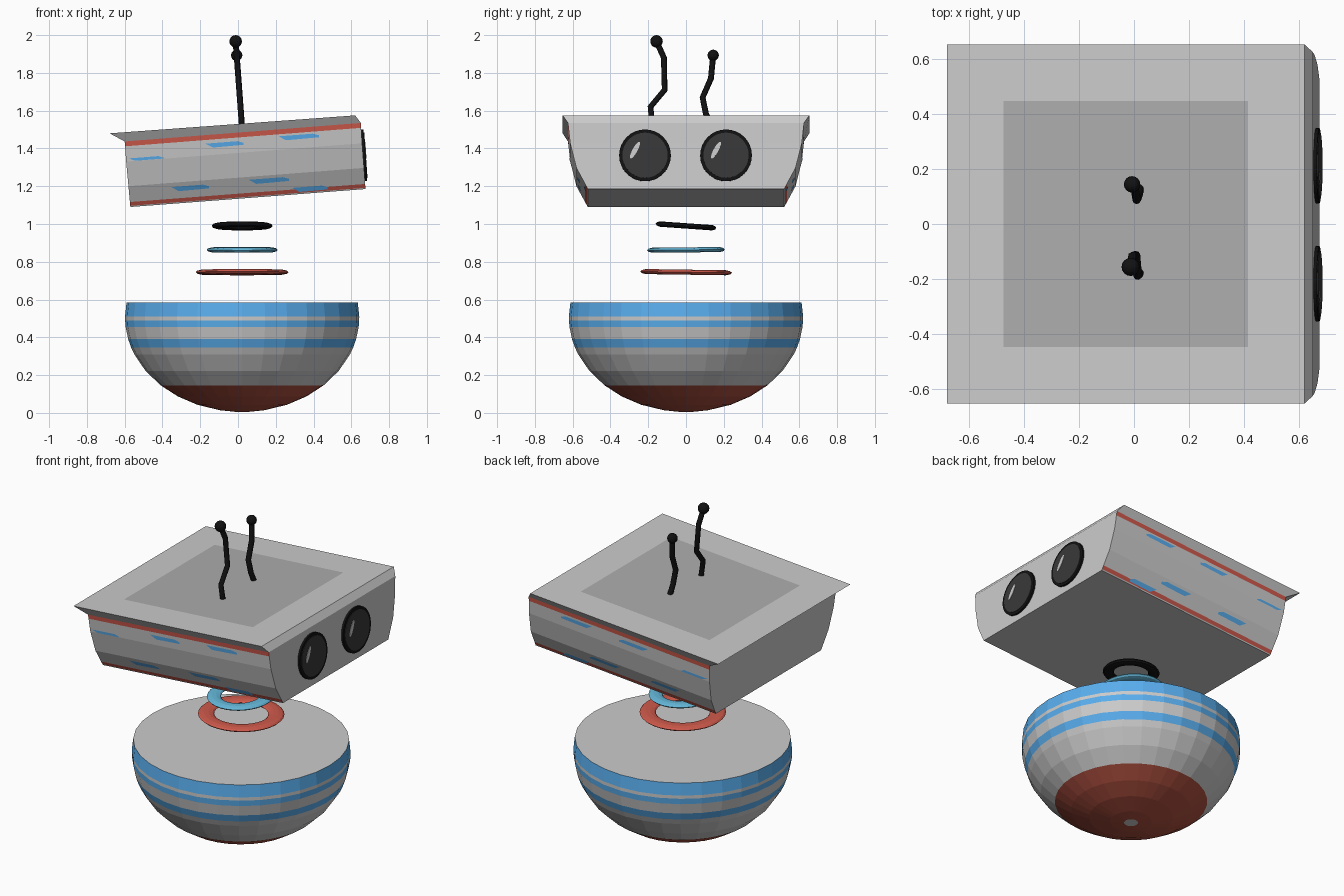
import bpy, bmesh, math
from mathutils import Matrix, Vector

if "Cube" in bpy.data.objects:
    bpy.data.objects.remove(bpy.data.objects["Cube"])


def mat(name, rgb):
    m = bpy.data.materials.new(name)
    m.diffuse_color = (*rgb, 1)
    m.use_nodes = True
    m.node_tree.nodes["Principled BSDF"].inputs["Base Color"].default_value = m.diffuse_color
    return m


BLUE = mat("blue", (0.10, 0.42, 0.85))
CYAN = mat("light_blue", (0.13, 0.48, 0.70))
RED = mat("red", (0.62, 0.10, 0.07))
BROWN = mat("dark_red", (0.42, 0.08, 0.05))
BLACK = mat("black", (0.006, 0.006, 0.006))
LENS = mat("lens", (0.04, 0.04, 0.04))
DARK = mat("dark_grey", (0.42, 0.42, 0.42))


def finish(name, bm, mats):
    me = bpy.data.meshes.new(name)
    bmesh.ops.recalc_face_normals(bm, faces=bm.faces)
    bm.to_mesh(me)
    bm.free()
    for m in mats:
        me.materials.append(m)
    ob = bpy.data.objects.new(name, me)
    bpy.context.collection.objects.link(ob)
    return ob


def loft(name, rings, slots, mats):
    """Bridge closed rings of points; slots gives the material per band."""
    bm = bmesh.new()
    vs = [[bm.verts.new(p) for p in r] for r in rings]
    n = len(vs[0])
    for a, b, s in zip(vs, vs[1:], slots):
        for i in range(n):
            j = (i + 1) % n
            f = bm.faces.new((a[i], a[j], b[j], b[i]))
            f.material_index = s(i) if callable(s) else s
    bm.faces.new(vs[0])
    bm.faces.new(vs[-1])
    return finish(name, bm, mats)


# Half-ellipsoid body with painted bands
SEG = 32
zs = [0.585, 0.51, 0.49, 0.455, 0.39, 0.345, 0.309, 0.222, 0.146, 0.087, 0.043, 0.014, 0.006]
rings = []
for z in zs:
    r = 0.62 * math.sqrt(max(0, 1 - ((z - 0.505) / 0.5) ** 2))
    rings.append([(0.022 + r * math.cos(2 * math.pi * i / SEG),
                   r * math.sin(2 * math.pi * i / SEG), z) for i in range(SEG)])
loft("body_bowl", rings, [1, 0, 1, 0, 1, 0, 0, 0, 2, 2, 2, 2], [None, BLUE, BROWN])


# Flattened floating neck rings
def neck_ring(name, z, rx, ry, wid, thick, tilt, m):
    bm = bmesh.new()
    N, K = 32, 10
    g = []
    for i in range(N):
        a = 2 * math.pi * i / N
        g.append([bm.verts.new(((rx + wid * math.cos(b)) * math.cos(a),
                                (ry + wid * math.cos(b)) * math.sin(a), thick * math.sin(b)))
                  for b in (2 * math.pi * k / K for k in range(K))])
    for i in range(N):
        for k in range(K):
            l = (k + 1) % K
            bm.faces.new((g[i][k], g[i - 1][k], g[i - 1][l], g[i][l]))
    bm.transform(Matrix.Translation((0.022, 0, z)) @ Matrix.Rotation(tilt, 4, 'X'))
    finish(name, bm, [m])


neck_ring("neck_ring_lower", 0.745, 0.2, 0.197, 0.046, 0.014, -0.015, RED)
neck_ring("neck_ring_middle", 0.863, 0.148, 0.166, 0.04, 0.014, 0.01, CYAN)
neck_ring("neck_ring_upper", 0.99, 0.129, 0.129, 0.032, 0.015, -0.07, BLACK)

# Tilted head: levels of (left x, left z, right x, right z, half width)
L = [(-0.68, 1.48, 0.62, 1.575, 0.653),
     (-0.60, 1.437, 0.65, 1.535, 0.625),
     (-0.592, 1.33, 0.657, 1.427, 0.613),
     (-0.58, 1.20, 0.667, 1.297, 0.58),
     (-0.57, 1.09, 0.675, 1.185, 0.52)]


def level(v):
    i = min(int(v), len(L) - 2)
    return [a + (b - a) * (v - i) for a, b in zip(L[i], L[i + 1])]


def head_ring(v):
    xl, zl, xr, zr, w = level(v)
    return [(xl, -w, zl), (xr, -w, zr), (xr, w, zr), (xl, w, zl)]


stripe = lambda i: 1 if i in (0, 2) else 0
loft("head_shell", [head_ring(v) for v in (0, 1, 1.24, 2, 3, 3.76, 3.94, 4)],
     [0, stripe, 0, 0, 0, stripe, 0], [None, RED])

# Dark panel on the top plate
slope = (1.575 - 1.48) / 1.3
top_z = lambda x: 1.48 + (x + 0.68) * slope
bm = bmesh.new()
bm.faces.new([bm.verts.new((x, y, top_z(x) + 0.002)) for x, y in
              ((-0.475, -0.447), (0.415, -0.447), (0.415, 0.447), (-0.475, 0.447))])
finish("head_top_panel", bm, [DARK])

# Blue dashes on both head sides: start, length along side, level
bm = bmesh.new()
for u, du, v in ((0.01, 0.15, 1.85), (0.34, 0.16, 1.42), (0.65, 0.17, 1.34),
                 (0.18, 0.16, 3.2), (0.51, 0.17, 3.14), (0.69, 0.15, 3.68)):
    for s in (-1, 1):
        pts = []
        for uu, vv in ((u, v), (u + du * 0.85, v), (u + du, v + 0.1),
                       (u + du, v + 0.2), (u + 0.03, v + 0.22)):
            vv = min(vv, 1.99) if v < 2 else vv
            xl, zl, xr, zr, w = level(vv)
            pts.append(bm.verts.new((xl + (xr - xl) * uu, s * (w + 0.002), zl + (zr - zl) * uu)))
        bm.faces.new(pts if s > 0 else pts[::-1])
finish("head_side_dashes", bm, [BLUE])

# Eyes: black rim, dark lens and a slanted glint
FACE = math.atan2(0.025, 0.35)


def disc(name, y, z, rad, out, m, squash=1.0, spin=0.0):
    bm = bmesh.new()
    bmesh.ops.create_cone(bm, cap_ends=True, segments=32, radius1=rad, radius2=rad, depth=0.02)
    x = 0.65 + (1.535 - z) * math.tan(FACE)
    bm.transform(Matrix.Translation((x, y, z)) @ Matrix.Rotation(-FACE, 4, 'Y')
                 @ Matrix.Rotation(spin, 4, 'X') @ Matrix.Translation((out - 0.01, 0, 0))
                 @ Matrix.Diagonal((1, squash, 1, 1)) @ Matrix.Rotation(math.pi / 2, 4, 'Y'))
    finish(name, bm, [m] if m else [])


for side, y in (("left", -0.217), ("right", 0.212)):
    disc("eye_rim_" + side, y, 1.363, 0.137, 0.012, BLACK)
    disc("eye_lens_" + side, y, 1.363, 0.12, 0.015, LENS)
    disc("eye_glint_" + side, y - 0.053, 1.39, 0.05, 0.017, None, 0.26, -0.5)


# Bent antennae with ball tips
def antenna(name, path, ball):
    pts = [(0.02 - (z - 1.53) * 0.074, y, z) for y, z in path]
    cu = bpy.data.curves.new(name, 'CURVE')
    cu.dimensions = '3D'
    cu.bevel_depth = 0.016
    cu.bevel_resolution = 2
    cu.use_fill_caps = True
    sp = cu.splines.new('POLY')
    sp.points.add(len(pts) - 1)
    for p, c in zip(sp.points, pts):
        p.co = (*c, 1)
    cu.materials.append(BLACK)
    bpy.context.collection.objects.link(bpy.data.objects.new(name + "_stalk", cu))
    bm = bmesh.new()
    bmesh.ops.create_uvsphere(bm, u_segments=16, v_segments=10, radius=ball)
    bm.transform(Matrix.Translation(Vector(pts[-1])))
    finish(name + "_tip", bm, [BLACK])


antenna("antenna_left", [(-0.178, 1.525), (-0.188, 1.62), (-0.113, 1.71),
                         (-0.117, 1.88), (-0.156, 1.967)], 0.033)
antenna("antenna_right", [(0.13, 1.525), (0.105, 1.585), (0.088, 1.67),
                          (0.132, 1.77), (0.144, 1.893)], 0.03)
